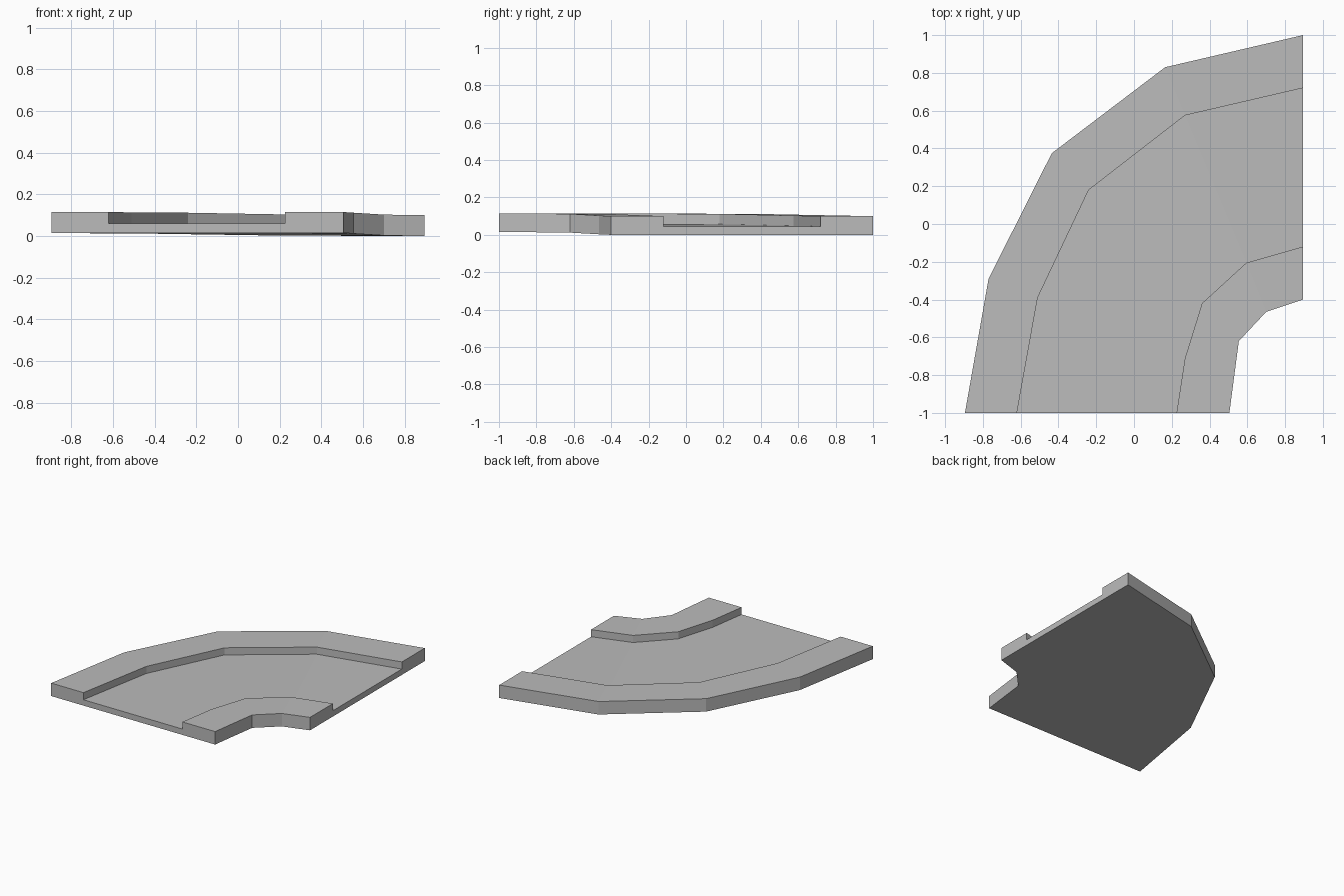
import bpy, bmesh

cube = bpy.data.objects.get("Cube")
if cube:
    bpy.data.objects.remove(cube)

# One flat grey for the whole piece
grey = bpy.data.materials.new("concrete grey")
grey.use_nodes = True
colour = (0.5, 0.5, 0.5, 1)
grey.diffuse_color = colour
grey.node_tree.nodes["Principled BSDF"].inputs["Base Color"].default_value = colour

# Plan lines of the bend, from the front end round to the left end
outer_edge = [(-0.895, -1), (-0.77, -0.29), (-0.435, 0.375), (0.165, 0.83), (0.895, 1)]
outer_curb = [(-0.62, -1), (-0.51, -0.39), (-0.24, 0.18), (0.27, 0.575), (0.895, 0.72)]
inner_curb = [(0.225, -1), (0.27, -0.71), (0.36, -0.42), (0.595, -0.205), (0.895, -0.12)]
inner_edge = [(0.505, -1), (0.53, -0.81), (0.555, -0.62), (0.70, -0.465), (0.895, -0.4)]
base = [0.015, 0.014, 0.012, 0.003, 0]
TOP, ROAD = 0.1, 0.045

# Closed cross-section: each corner follows a plan line at a height above the base
section = [(outer_edge, 0), (outer_edge, TOP), (outer_curb, TOP), (outer_curb, ROAD),
           (inner_curb, ROAD), (inner_curb, TOP), (inner_edge, TOP), (inner_edge, 0)]

bm = bmesh.new()
rings = [[bm.verts.new((*line[i], base[i] + h)) for line, h in section]
         for i in range(len(base))]
n = len(section)
for a, b in zip(rings, rings[1:]):
    for k in range(n):
        bm.faces.new((a[k], a[(k + 1) % n], b[(k + 1) % n], b[k]))

# End caps
bm.faces.new(rings[0])
bm.faces.new(rings[-1])
bmesh.ops.recalc_face_normals(bm, faces=bm.faces)

mesh = bpy.data.meshes.new("curved_road")
bm.to_mesh(mesh)
bm.free()
mesh.materials.append(grey)
bpy.context.collection.objects.link(bpy.data.objects.new("curved_road", mesh))
